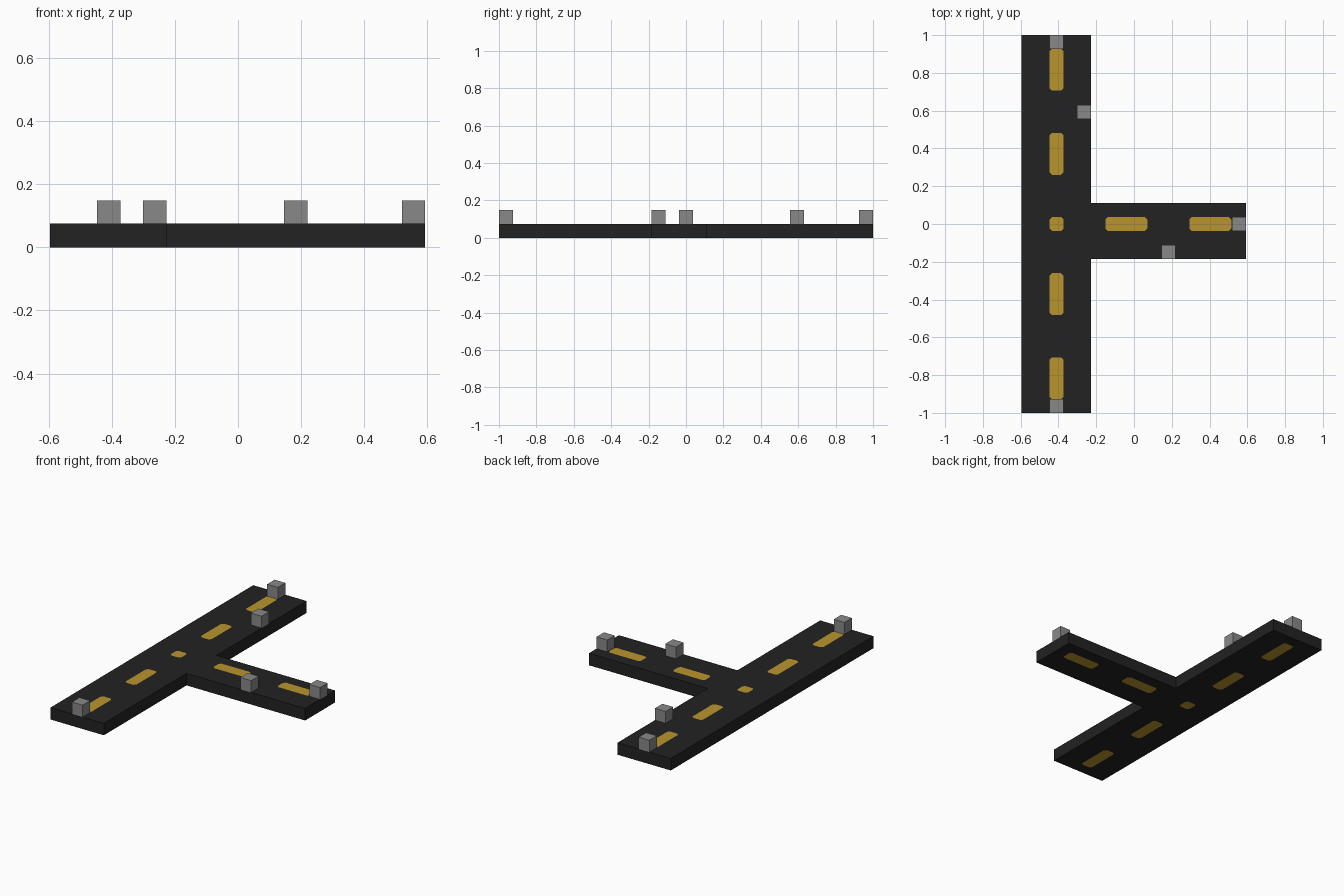
import bpy
import bmesh

cube = bpy.data.objects.get("Cube")
if cube:
    bpy.data.objects.remove(cube, do_unlink=True)


def make_material(name, rgb):
    mat = bpy.data.materials.new(name)
    mat.use_nodes = True
    color = (*rgb, 1.0)
    mat.diffuse_color = color
    mat.node_tree.nodes["Principled BSDF"].inputs["Base Color"].default_value = color
    return mat


asphalt = make_material("asphalt black", (0.016, 0.016, 0.016))
paint = make_material("lane yellow", (0.49, 0.30, 0.027))
concrete = make_material("concrete grey", (0.25, 0.25, 0.25))

HEIGHT = 0.075   # slab thickness
BLOCK = 0.074    # block size, also the width of a lane dash
LANE_X = -0.41   # centre line of the main road
DASH = 0.222     # dash length


def add_object(name, bm, materials):
    bmesh.ops.recalc_face_normals(bm, faces=bm.faces)
    mesh = bpy.data.meshes.new(name)
    bm.to_mesh(mesh)
    bm.free()
    for mat in materials:
        mesh.materials.append(mat)
    obj = bpy.data.objects.new(name, mesh)
    bpy.context.collection.objects.link(obj)
    return obj


def dash_outline(cx, cy, sx, sy, cut=0.013):
    """Rectangle with clipped corners, counter-clockwise."""
    a, b = sx / 2, sy / 2
    pts = [(a, cut - b), (a, b - cut), (a - cut, b), (cut - a, b),
           (-a, b - cut), (-a, cut - b), (cut - a, -b), (a - cut, -b)]
    return [(cx + x, cy + y) for x, y in pts]


# T-shaped road outline
left, inner, right = -0.595, -0.227, 0.593
south, north = -0.184, 0.111
outline = [(left, -1), (inner, -1), (inner, south), (right, south),
           (right, north), (inner, north), (inner, 1), (left, 1)]

# Lane dashes on both arms and a dot at the junction
dashes = [dash_outline(LANE_X, y, BLOCK, DASH) for y in (-0.817, -0.371, 0.371, 0.817)]
dashes += [dash_outline(x, 0, DASH, BLOCK) for x in (-0.04, 0.404)]
dashes.append(dash_outline(LANE_X, 0, BLOCK, BLOCK))

# Road slab: top and bottom carry the dashes as inset faces
bm = bmesh.new()


def ring(points, z):
    verts = [bm.verts.new((x, y, z)) for x, y in points]
    edges = [bm.edges.new((v, verts[(i + 1) % len(verts)])) for i, v in enumerate(verts)]
    return verts, edges


rims = []
for z in (0, HEIGHT):
    rim, edges = ring(outline, z)
    rims.append(rim)
    dash_rings = [ring(d, z) for d in dashes]
    for _, dash_edges in dash_rings:
        edges = edges + dash_edges
    bmesh.ops.triangle_fill(bm, edges=edges, use_beauty=True, normal=(0, 0, 1))
    for verts, _ in dash_rings:
        bm.faces.new(verts).material_index = 1
low, high = rims
for i in range(len(low)):
    j = (i + 1) % len(low)
    bm.faces.new((low[i], low[j], high[j], high[i]))
add_object("road", bm, [asphalt, paint])

# Concrete blocks standing on the road
blocks = {
    "north_end_block": (LANE_X, 0.963),
    "south_end_block": (LANE_X, -0.963),
    "east_end_block": (0.556, 0.0),
    "main_road_side_block": (-0.264, 0.594),
    "branch_side_block": (0.183, -0.147),
}
for name, (x, y) in blocks.items():
    bm = bmesh.new()
    bmesh.ops.create_cube(bm, size=BLOCK)
    block = add_object(name, bm, [concrete])
    block.location = (x, y, HEIGHT + BLOCK / 2)
